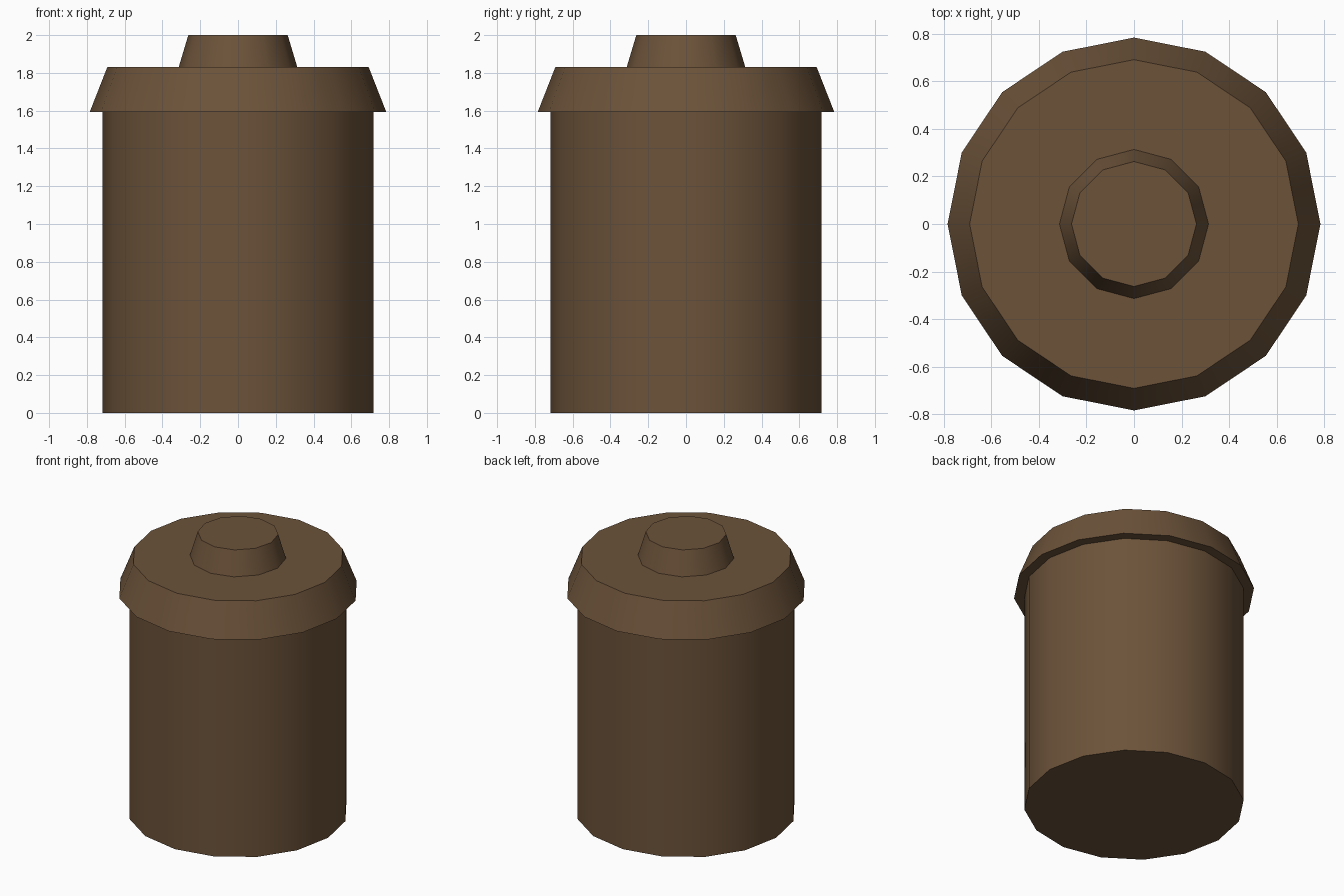
import bpy, bmesh, math

if "Cube" in bpy.data.objects:
    bpy.data.objects.remove(bpy.data.objects["Cube"])

brown = bpy.data.materials.new("brown")
brown.diffuse_color = (0.150, 0.086, 0.042, 1)
brown.use_nodes = True
brown.node_tree.nodes["Principled BSDF"].inputs["Base Color"].default_value = brown.diffuse_color


def frustum(name, sides, r_bottom, r_top, z0, z1):
    """Capped cone section with corners on the axes."""
    mesh = bpy.data.meshes.new(name)
    bm = bmesh.new()
    rings = []
    for r, z in ((r_bottom, z0), (r_top, z1)):
        rings.append([bm.verts.new((r * math.cos(i * math.tau / sides),
                                    r * math.sin(i * math.tau / sides), z))
                      for i in range(sides)])
    low, high = rings
    bm.faces.new(low[::-1])
    bm.faces.new(high)
    for i in range(sides):
        j = (i + 1) % sides
        bm.faces.new((low[i], low[j], high[j], high[i]))
    bm.to_mesh(mesh)
    bm.free()
    mesh.materials.append(brown)
    obj = bpy.data.objects.new(name, mesh)
    bpy.context.collection.objects.link(obj)
    # Round walls are smooth, rims stay sharp
    bpy.ops.object.select_all(action='DESELECT')
    obj.select_set(True)
    bpy.context.view_layer.objects.active = obj
    bpy.ops.object.shade_smooth_by_angle(angle=math.radians(40))
    return obj


# Straight container, flared lid and small knob
frustum("body", 16, 0.717, 0.717, 0.0, 1.593)
frustum("lid", 16, 0.785, 0.692, 1.593, 1.83)
frustum("knob", 12, 0.314, 0.263, 1.83, 2.0)
